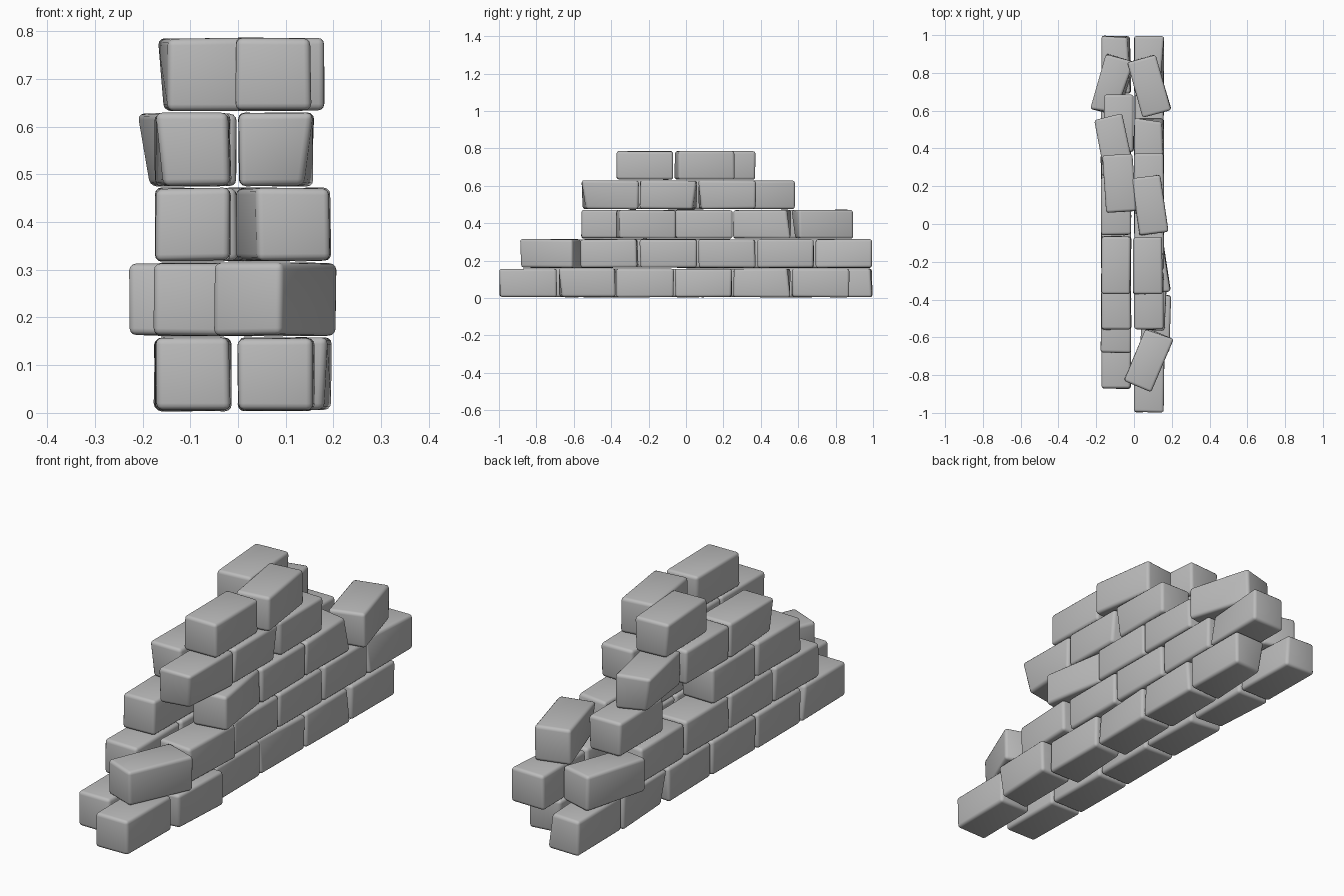
import bpy, bmesh, math, random
from mathutils import Vector

cube = bpy.data.objects.get("Cube")
if cube:
    bpy.data.objects.remove(cube, do_unlink=True)

random.seed(7)
WIDTH, LENGTH, HEIGHT = 0.162, 0.31, 0.156
PITCH, COURSE = 0.3125, 0.157
RIGHT_X, LEFT_X = 0.08, -0.095

stone = bpy.data.materials.new("grey stone")
stone.use_nodes = True
grey = (0.5, 0.5, 0.5, 1)
stone.diffuse_color = grey
stone.node_tree.nodes["Principled BSDF"].inputs["Base Color"].default_value = grey


def add_brick(name, x, y, course, turn=0.0):
    """One worn block: a slightly uneven box with softened edges."""
    bm = bmesh.new()
    bmesh.ops.create_cube(bm, size=1)
    chipped = random.randrange(8)
    for i, v in enumerate(bm.verts):
        inset = 0.03 if i == chipped else 0.006
        amount = Vector((random.uniform(0, inset), random.uniform(0, inset),
                         random.uniform(0, 0.004)))
        size = (WIDTH, LENGTH, HEIGHT)
        v.co = Vector([c * s - math.copysign(a, c)
                       for c, s, a in zip(v.co, size, amount)])
    bmesh.ops.bevel(bm, geom=bm.edges[:], offset=0.014, segments=3,
                    profile=0.5, affect='EDGES')
    for f in bm.faces:
        f.smooth = True
    mesh = bpy.data.meshes.new(name)
    bm.to_mesh(mesh)
    bm.free()
    mesh.materials.append(stone)
    obj = bpy.data.objects.new(name, mesh)
    obj.location = (x, y, course * COURSE + HEIGHT / 2 + 0.003)
    obj.rotation_euler.z = math.radians(turn)
    bpy.context.collection.objects.link(obj)


# Straight runs: side, x, course, first end, brick count
runs = [
    ("right", RIGHT_X, 0, -1.0, 1), ("right", RIGHT_X, 0, -0.375, 4),
    ("right", RIGHT_X, 1, -0.25, 4),
    ("right", RIGHT_X, 2, -0.062, 2),
    ("right", RIGHT_X, 3, -0.562, 3),
    ("right", RIGHT_X - 0.008, 4, -0.375, 1),
    ("left", LEFT_X, 0, -0.875, 6),
    ("left", LEFT_X, 1, -0.687, 4),
    ("left", LEFT_X, 2, -0.562, 2), ("left", LEFT_X + 0.015, 2, 0.375, 1),
    ("left", LEFT_X, 3, -0.375, 2),
]
for side, x, course, start, count in runs:
    for i in range(count):
        add_brick(f"{side}_brick", x, start + (i + 0.5) * PITCH, course,
                  random.uniform(-0.6, 0.6))

# Loose bricks knocked out of line: side, x, y, course, turn
loose = [
    ("right", 0.115, -0.53, 0, -1),
    ("right", 0.078, -0.718, 1, -23),
    ("right", 0.09, -0.41, 1, -3),
    ("right", 0.095, -0.215, 2, 8),
    ("right", 0.08, 0.73, 2, 16),
    ("right", 0.085, 0.1, 4, 8),
    ("left", -0.115, 0.735, 1, -15),
    ("left", -0.108, 0.42, 3, 12),
    ("left", -0.078, 0.215, 4, 4),
]
for side, x, y, course, turn in loose:
    add_brick(f"{side}_loose_brick", x, y, course, turn)
